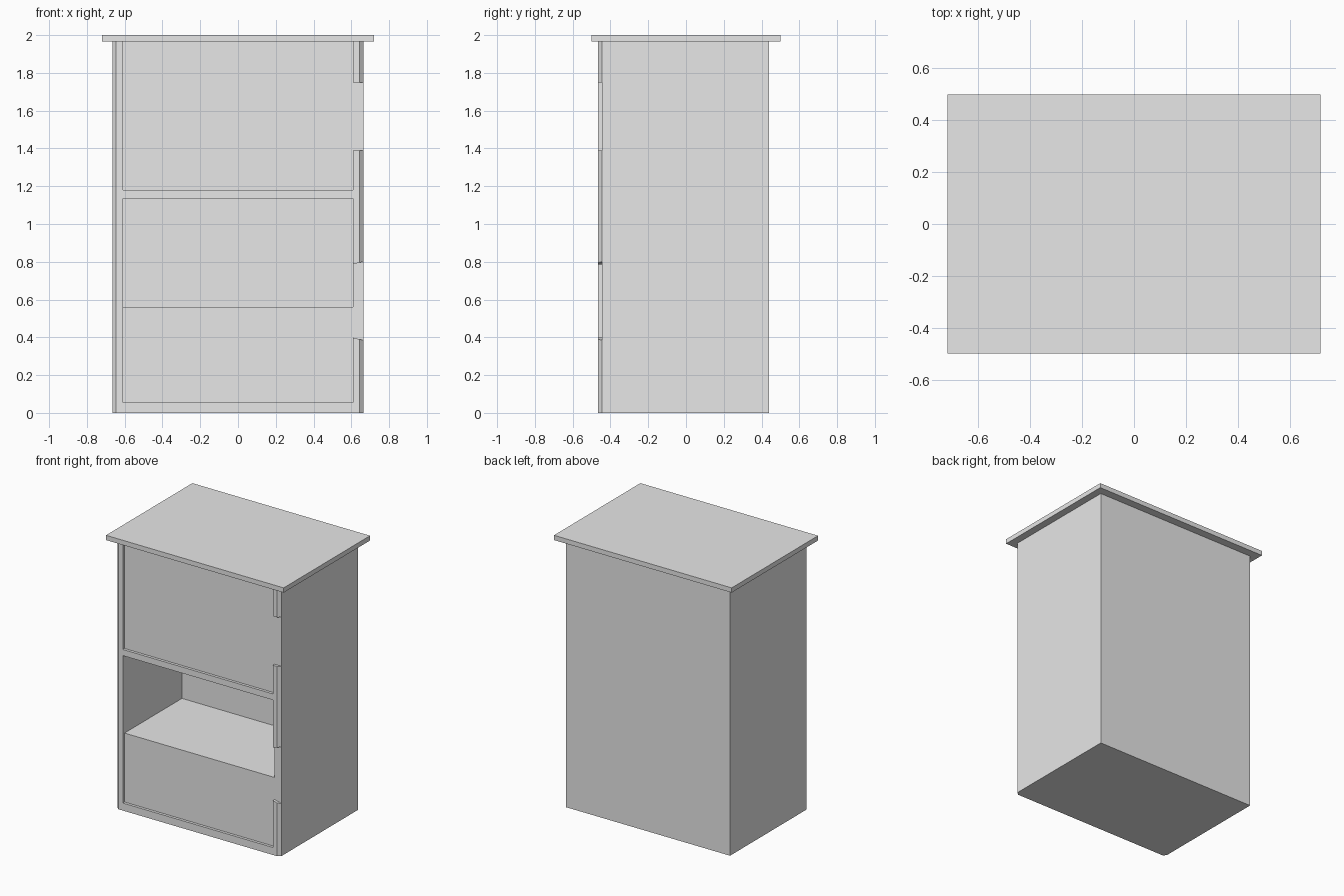
import bpy
import bmesh

default = bpy.data.objects.get("Cube")
if default:
    bpy.data.objects.remove(default, do_unlink=True)

grey = bpy.data.materials.new("plain_grey")
grey.use_nodes = True
grey.diffuse_color = (0.8, 0.8, 0.8, 1)
grey.node_tree.nodes["Principled BSDF"].inputs["Base Color"].default_value = (0.8, 0.8, 0.8, 1)


def prism(name, outline, offset):
    """Extrude a flat outline of 3D points along an offset."""
    bm = bmesh.new()
    face = bm.faces.new([bm.verts.new(p) for p in outline])
    moved = bmesh.ops.extrude_face_region(bm, geom=[face])["geom"]
    bmesh.ops.translate(bm, vec=offset, verts=[v for v in moved if isinstance(v, bmesh.types.BMVert)])
    bmesh.ops.recalc_face_normals(bm, faces=bm.faces)
    mesh = bpy.data.meshes.new(name)
    bm.to_mesh(mesh)
    bm.free()
    mesh.materials.append(grey)
    obj = bpy.data.objects.new(name, mesh)
    bpy.context.collection.objects.link(obj)
    return obj


def carve(target, outline_xz, front, back):
    """Cut an outline, drawn in the front plane, out of the target."""
    cutter = prism("cutter", [(x, front, z) for x, z in outline_xz], (0, back - front, 0))
    cutter.hide_render = True
    mod = target.modifiers.new("cut", 'BOOLEAN')
    mod.operation = 'DIFFERENCE'
    mod.solver = 'EXACT'
    mod.object = cutter
    bpy.context.view_layer.objects.active = target
    bpy.ops.object.modifier_apply(modifier=mod.name)
    bpy.data.objects.remove(cutter, do_unlink=True)


def rect(x0, x1, z0, z1):
    return [(x0, z0), (x1, z0), (x1, z1), (x0, z1)]


FRONT, PANEL, BACK, TOP = -0.465, -0.445, 0.44, 1.965
HALF, INNER = 0.665, 0.608

# Cabinet body with chamfered front corners
section = [(-HALF, BACK), (-HALF, PANEL), (-0.645, FRONT),
           (0.643, FRONT), (HALF, PANEL), (HALF, BACK)]
body = prism("cabinet_body", [(x, y, 0) for x, y in section], (0, 0, TOP))

# Recessed upper and lower panels
carve(body, rect(-INNER, INNER, 1.18, 2.1), -0.6, PANEL)
carve(body, rect(-INNER, INNER, 0.055, 1.135), -0.6, PANEL)

# Hinge notches in the frame's left stile, the lower one with slanted ends
carve(body, rect(0.55, 0.75, 1.39, 1.75), -0.6, PANEL)
carve(body, [(0.55, 0.413), (0.75, 0.363), (0.75, 0.822), (0.55, 0.772)], -0.6, PANEL)

# Open shelf compartment
carve(body, rect(-INNER, INNER, 0.56, 1.135), -0.7, 0.22)

# Overhanging top
prism("top_slab", [(x, y, TOP) for x, y in [(-0.72, -0.5), (0.72, -0.5), (0.72, 0.5), (-0.72, 0.5)]],
      (0, 0, 2 - TOP))
